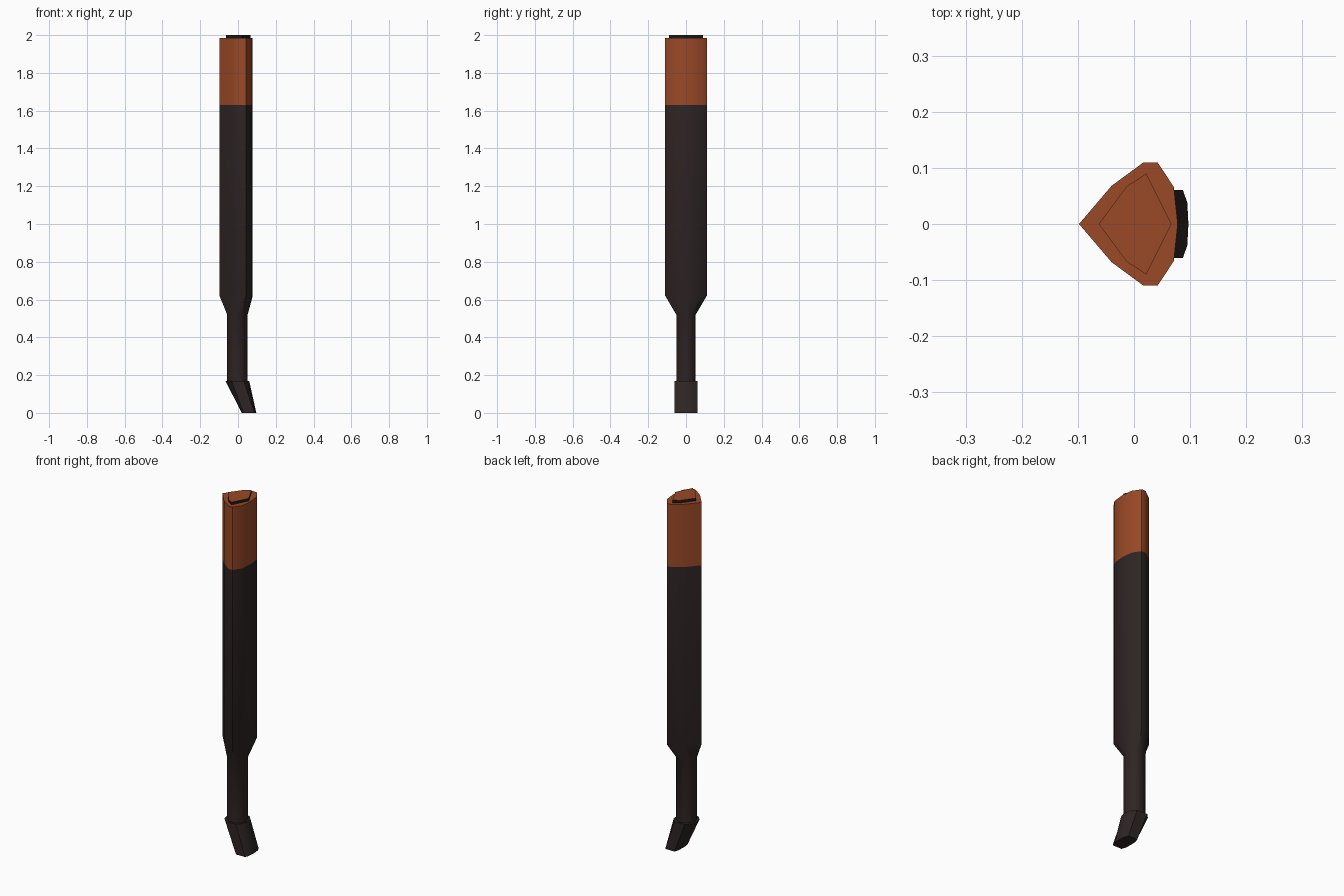
import bpy, bmesh, math

if "Cube" in bpy.data.objects:
    bpy.data.objects.remove(bpy.data.objects["Cube"])


def material(name, rgb):
    m = bpy.data.materials.new(name)
    m.diffuse_color = (*rgb, 1.0)
    m.use_nodes = True
    m.node_tree.nodes["Principled BSDF"].inputs["Base Color"].default_value = m.diffuse_color
    return m


ORANGE = material("burnt orange", (0.32, 0.066, 0.02))
DARK = material("dark brown", (0.028, 0.018, 0.018))
BLACK = material("black", (0.012, 0.01, 0.01))


def mirror(half):
    """Half outline (y >= 0) to a closed outline, symmetric in y."""
    return half + [(x, -y) for x, y in reversed(half) if y > 0]


def loft(name, sections, mats, rule=None):
    """Skin a stack of (outline, z) sections and cap both ends."""
    bm = bmesh.new()
    rings = [[bm.verts.new((x, y, z)) for x, y in pts] for pts, z in sections]
    n = len(rings[0])
    for a, b in zip(rings, rings[1:]):
        for i in range(n):
            j = (i + 1) % n
            bm.faces.new((a[i], a[j], b[j], b[i]))
    bm.faces.new(rings[0])
    bm.faces.new(rings[-1])
    bmesh.ops.recalc_face_normals(bm, faces=bm.faces)
    if rule:
        for f in bm.faces:
            f.material_index = rule(f)
    mesh = bpy.data.meshes.new(name)
    bm.to_mesh(mesh)
    bm.free()
    for m in mats:
        mesh.materials.append(m)
    ob = bpy.data.objects.new(name, mesh)
    bpy.context.collection.objects.link(ob)
    bpy.ops.object.select_all(action='DESELECT')
    ob.select_set(True)
    bpy.context.view_layer.objects.active = ob
    bpy.ops.object.shade_smooth_by_angle(angle=math.radians(42))
    return ob


# Keel-shaped grip outline and round neck outline, ten points each
grip = mirror([(-0.098, 0), (-0.04, 0.068), (0.017, 0.11),
               (0.042, 0.11), (0.071, 0.066), (0.078, 0)])
grip = grip[:6] + [(x, -y) for x, y in reversed(grip[1:5])]
neck = [(-0.003 - 0.054 * math.cos(math.tau * i / 10),
         0.054 * math.sin(math.tau * i / 10)) for i in range(10)]

# Handle: neck, flare, dark grip and orange end
loft("handle",
     [(neck, 0.15), (neck, 0.52), (grip, 0.62), (grip, 1.63), (grip, 1.985)],
     [DARK, ORANGE],
     lambda f: 1 if f.calc_center_median().z > 1.7 else 0)

# Raised end cap: orange top, black rim
cap = [(-0.063, 0), (-0.013, 0.067), (0.022, 0.09), (0.067, 0),
       (0.022, -0.09), (-0.013, -0.067)]
loft("end_cap", [(cap, 1.98), (cap, 2.0)], [BLACK, ORANGE],
     lambda f: 1 if f.normal.z > 0.5 else 0)

# Slanted tip, rounded on its leading side
tip_low = [(0.02, 0), (0.022, 0.04), (0.03, 0.061), (0.087, 0.061),
           (0.095, 0.038), (0.097, 0)]
tip_high = [(-0.067, 0), (-0.06, 0.036), (-0.035, 0.061), (0.03, 0.061),
            (0.052, 0.036), (0.059, 0)]
loft("tip", [(pts + [(x, -y) for x, y in reversed(pts[1:5])], z)
             for pts, z in ((tip_low, 0.0), (tip_high, 0.17))], [DARK])
